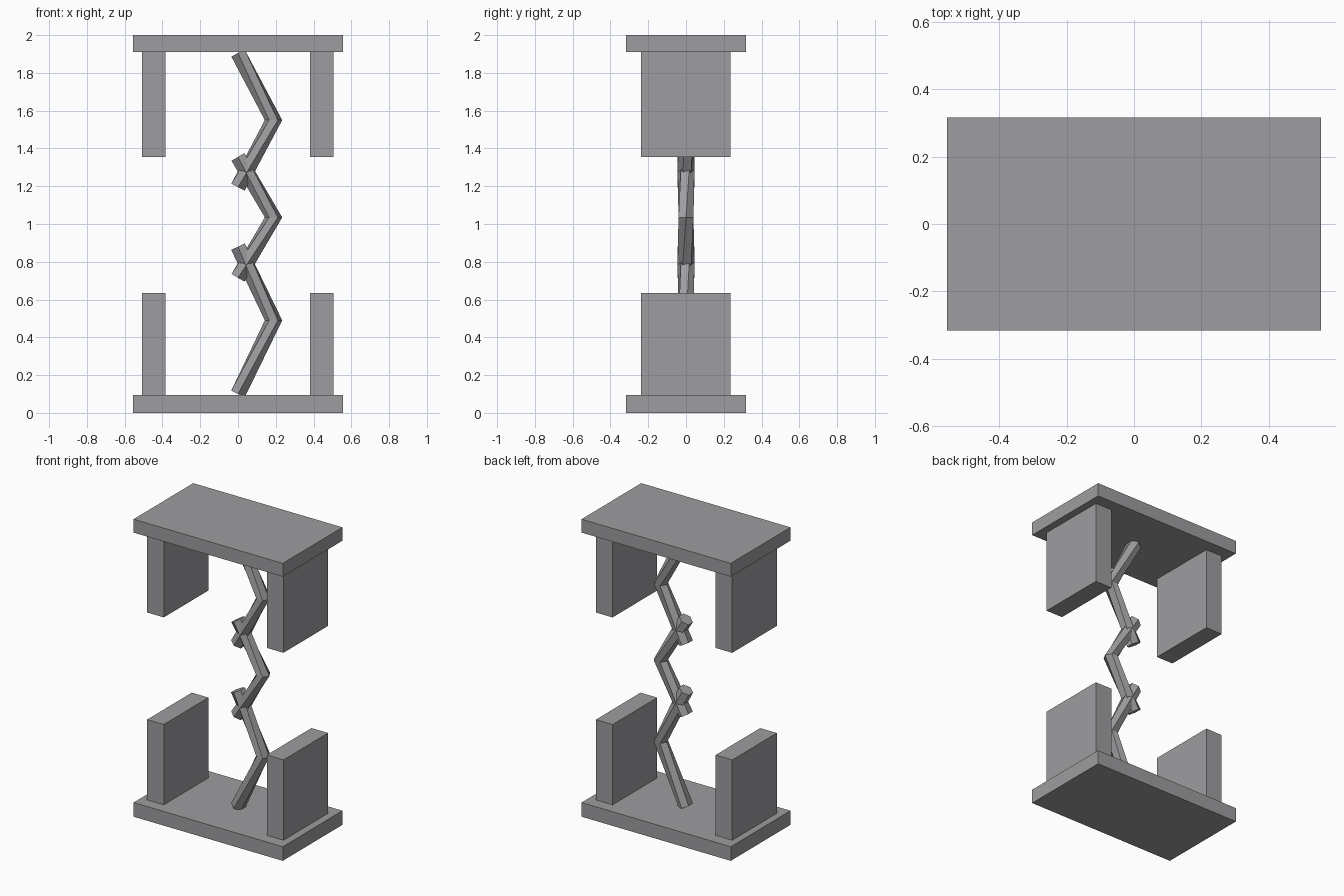
import bpy, bmesh, math
from mathutils import Vector

cube = bpy.data.objects.get("Cube")
if cube:
    bpy.data.objects.remove(cube, do_unlink=True)

grey = bpy.data.materials.new("plain_grey")
grey.use_nodes = True
colour = (0.34, 0.34, 0.355, 1)
grey.diffuse_color = colour
grey.node_tree.nodes["Principled BSDF"].inputs["Base Color"].default_value = colour


def add_object(name, bm):
    bmesh.ops.recalc_face_normals(bm, faces=bm.faces)
    mesh = bpy.data.meshes.new(name)
    bm.to_mesh(mesh)
    bm.free()
    mesh.materials.append(grey)
    ob = bpy.data.objects.new(name, mesh)
    bpy.context.collection.objects.link(ob)
    return ob


def box(name, low, high):
    low, high = Vector(low), Vector(high)
    bm = bmesh.new()
    bmesh.ops.create_cube(bm, size=1)
    for v in bm.verts:
        v.co = v.co * (high - low) + (low + high) / 2
    return add_object(name, bm)


def bent_rod(name, bottom, elbow, top, radius=0.046, sides=6):
    """Six-sided rod with one bend, twisting half a side per section."""
    path = [Vector((0, 0, bottom)), Vector((0.188, 0, elbow)), Vector((0, 0, top))]
    lower = (path[1] - path[0]).normalized()
    upper = (path[2] - path[1]).normalized()
    tangents = [lower, (lower + upper).normalized(), upper]
    bm = bmesh.new()
    rings = []
    for i, (point, tangent) in enumerate(zip(path, tangents)):
        depth = Vector((0, 1, 0))
        across = depth.cross(tangent)
        twist = (i - 1) * math.pi / sides
        ring = []
        for k in range(sides):
            a = math.tau * k / sides + twist
            ring.append(bm.verts.new(
                point + radius * (math.cos(a) * across + math.sin(a) * depth)))
        rings.append(ring)
    for r, s in zip(rings, rings[1:]):
        for k in range(sides):
            n = (k + 1) % sides
            bm.faces.new((r[k], r[n], s[n], s[k]))
    bm.faces.new(rings[0])
    bm.faces.new(rings[-1])
    return add_object(name, bm)


# Base and top plates
box("base_plate", (-0.555, -0.317, 0), (0.555, 0.317, 0.095))
box("top_plate", (-0.555, -0.317, 1.91), (0.555, 0.317, 2))

# Upright blocks, standing below and hanging above
for side, x in (("right", -0.447), ("left", 0.443)):
    for level, z0, z1 in (("lower", 0.095, 0.635), ("upper", 1.355, 1.91)):
        box(f"{level}_{side}_block", (x - 0.062, -0.238, z0), (x + 0.062, 0.236, z1))

# Chain of three bent rods crossing at their ends
bent_rod("lower_bent_rod", 0.1, 0.49, 0.88)
bent_rod("middle_bent_rod", 0.715, 1.035, 1.355)
bent_rod("upper_bent_rod", 1.195, 1.55, 1.905)
